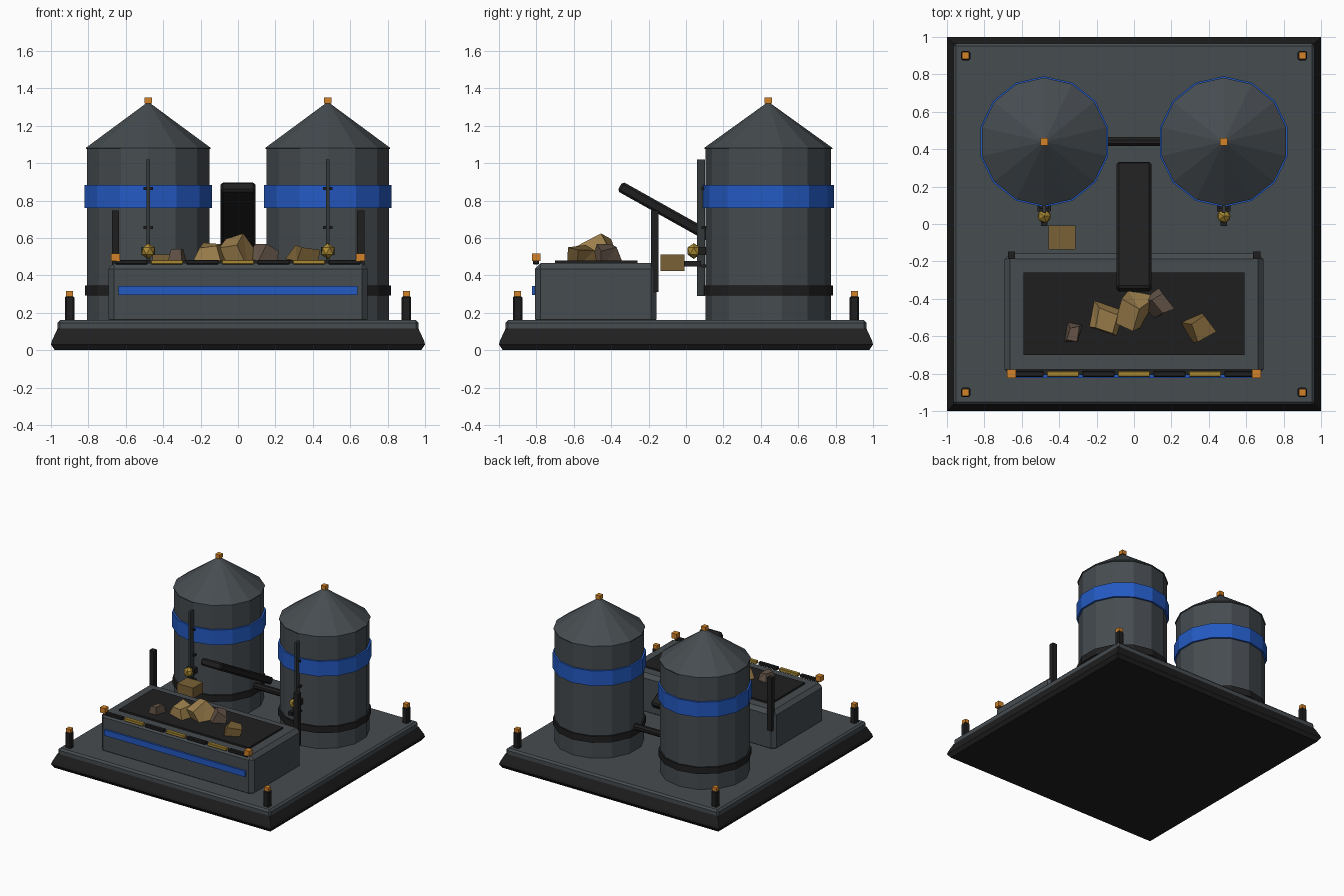
import bpy, bmesh, math, random
from mathutils import Matrix, Vector, Euler

old = bpy.data.objects.get("Cube")
if old:
    bpy.data.objects.remove(old, do_unlink=True)


def material(name, r, g, b):
    """Flat material from 8-bit display values, stored as linear."""
    rgba = [((c / 255 + 0.055) / 1.055) ** 2.4 for c in (r, g, b)] + [1]
    m = bpy.data.materials.new(name)
    m.use_nodes = True
    m.diffuse_color = rgba
    m.node_tree.nodes["Principled BSDF"].inputs["Base Color"].default_value = rgba
    return m


steel = material("steel grey", 70, 76, 80)
dark_steel = material("dark steel", 52, 56, 58)
black = material("black rubber", 31, 31, 31)
blue = material("blue paint", 36, 90, 195)
gold = material("gold", 170, 138, 52)
orange = material("orange lamp", 210, 130, 40)
tan = material("tan ore", 160, 130, 78)
brown = material("brown ore", 98, 82, 70)
ochre = material("ochre crate", 122, 97, 54)


def finish(name, bm, mat, loc=(0, 0, 0), rot=(0, 0, 0)):
    bmesh.ops.recalc_face_normals(bm, faces=bm.faces)
    mesh = bpy.data.meshes.new(name)
    bm.to_mesh(mesh)
    bm.free()
    mesh.materials.append(mat)
    ob = bpy.data.objects.new(name, mesh)
    ob.location, ob.rotation_euler = loc, rot
    bpy.context.scene.collection.objects.link(ob)
    return ob


def box(name, loc, size, mat, bevel=0, rot=(0, 0, 0)):
    bm = bmesh.new()
    bmesh.ops.create_cube(bm, size=1)
    bmesh.ops.scale(bm, vec=size, verts=bm.verts)
    if bevel:
        bmesh.ops.bevel(bm, geom=bm.edges[:], offset=bevel, segments=1,
                        affect='EDGES', profile=0.5)
    return finish(name, bm, mat, loc, rot)


def lathe(name, loc, sides, profile, mat, turn=0, rot=(0, 0, 0)):
    """Stack of polygon rings, given as (radius, z), capped at both ends."""
    bm = bmesh.new()
    rings = []
    for r, z in profile:
        angles = [turn + i * math.tau / sides for i in range(sides)]
        rings.append([bm.verts.new((r * math.cos(a), r * math.sin(a), z)) for a in angles])
    for low, high in zip(rings, rings[1:]):
        for i in range(sides):
            j = (i + 1) % sides
            bm.faces.new((low[i], low[j], high[j], high[i]))
    bm.faces.new(rings[0])
    bm.faces.new(rings[-1])
    return finish(name, bm, mat, loc, rot)


def rock(name, loc, size, mat, rot, seed):
    """Chipped block with a narrowed top."""
    rng = random.Random(seed)
    bm = bmesh.new()
    bmesh.ops.create_cube(bm, size=1)
    for v in bm.verts:
        if v.co.z > 0:
            v.co.xy *= 0.7
        v.co += Vector([rng.uniform(-0.12, 0.12) for _ in range(3)])
    bmesh.ops.scale(bm, vec=size, verts=bm.verts)
    bmesh.ops.triangulate(bm, faces=bm.faces[:3])
    return finish(name, bm, mat, loc, rot)


# Foundation
root2 = math.sqrt(2)
lathe("foundation", (0, 0, 0), 4,
      [(r * root2, z) for r, z in ((0.98, 0), (1, 0.03), (0.995, 0.05), (0.965, 0.115))],
      black, math.pi / 4)
box("deck", (0, 0, 0.13), (1.93, 1.93, 0.06), steel, 0.014)

# Corner lamp posts
for x in (-0.9, 0.9):
    for y in (-0.9, 0.9):
        box("lamp_post", (x, y, 0.222), (0.05, 0.05, 0.135), black, 0.008)
        box("post_lamp", (x, y, 0.302), (0.038, 0.038, 0.03), orange)

# Twin silos with their fittings
up = math.pi / 2
for x in (-0.48, 0.48):
    base = (x, 0.44, 0)
    lathe("silo_body", base, 14, [(0.335, 0.15), (0.335, 1.08)], steel, up)
    lathe("silo_roof", base, 14, [(0.342, 1.075), (0.342, 1.082), (0.004, 1.325)], steel, up)
    lathe("silo_blue_band", base, 14, [(0.35, 0.76), (0.35, 0.883)], blue, up)
    lathe("silo_lower_band", base, 14, [(0.347, 0.292), (0.347, 0.345)], black, up)
    box("roof_lamp", (x, 0.44, 1.335), (0.04, 0.04, 0.032), orange)
    box("silo_rail", (x, 0.08, 0.655), (0.018, 0.044, 0.73), dark_steel)
    for z in (0.45, 0.655, 0.865):
        box("rail_clip", (x, 0.095, z), (0.052, 0.025, 0.016), black)
    box("valve_mount", (x, 0.088, 0.53), (0.07, 0.04, 0.045), black)
    box("valve_outlet", (x, 0.035, 0.463), (0.035, 0.09, 0.03), black)
    bm = bmesh.new()
    bmesh.ops.create_icosphere(bm, subdivisions=1, radius=0.042)
    bmesh.ops.scale(bm, vec=(0.95, 0.95, 1), verts=bm.verts)
    finish("valve_ball", bm, gold, (x, 0.042, 0.53))

lathe("silo_link_pipe", (0, 0.44, 0.355), 8, [(0.026, -0.16), (0.026, 0.16)],
      black, math.pi / 8, (0, up, 0))

# Hopper bin
box("hopper_bin", (0, -0.4825, 0.30), (1.385, 0.65, 0.33), steel, 0.03)
box("hopper_bed", (0, -0.48, 0.468), (1.18, 0.44, 0.022), black)
box("hopper_stripe", (0, -0.812, 0.32), (1.28, 0.022, 0.048), blue)
for i in range(-3, 4):
    box("hazard_segment", (i * 0.19, -0.802, 0.471), (0.172, 0.03, 0.024),
        black if i % 2 else gold, 0.003)
for x in (-0.655, 0.655):
    box("hopper_lamp", (x, -0.8, 0.497), (0.046, 0.046, 0.042), orange)
    box("hopper_post", (x, -0.167, 0.528), (0.04, 0.042, 0.435), black)

# Inclined conveyor and loose crate
box("conveyor", (0, -0.015, 0.687), (0.185, 0.775, 0.058), black, 0.012, (-0.51, 0, 0))
box("crate", (-0.385, -0.072, 0.467), (0.145, 0.13, 0.087), ochre)

# Ore pile
rock("ore_left", (-0.145, -0.52, 0.505), (0.16, 0.14, 0.11), tan, (0.15, 0.1, -0.3), 3)
rock("ore_centre", (-0.01, -0.465, 0.52), (0.18, 0.18, 0.14), tan, (0.3, -0.15, -0.4), 8)
rock("ore_back", (0.14, -0.43, 0.51), (0.12, 0.12, 0.10), brown, (0.2, 0.25, 0.6), 5)
rock("ore_right", (0.355, -0.555, 0.505), (0.13, 0.12, 0.085), ochre, (0.1, 0.2, 0.5), 12)
rock("ore_small", (-0.322, -0.585, 0.50), (0.075, 0.11, 0.08), brown, (0.1, 0.1, -0.2), 7)
